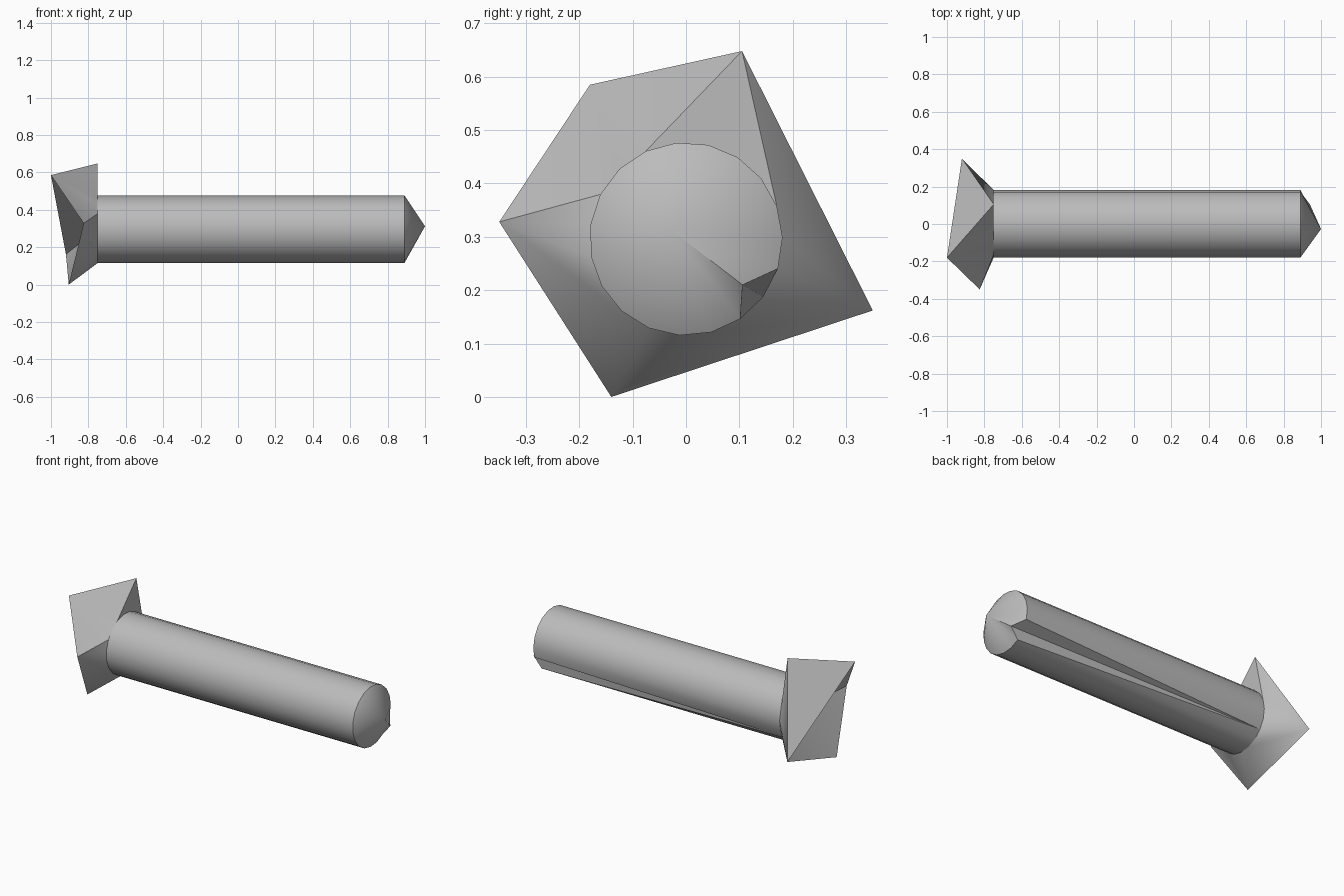
import bpy
import bmesh
from math import cos, sin, tau, radians
from mathutils import Vector

cube = bpy.data.objects.get("Cube")
if cube:
    bpy.data.objects.remove(cube, do_unlink=True)

SIDES = 19
RADIUS = 0.181
CENTRE_Z = 0.296
HEAD_X, TIP_X = -0.75, 0.89

grey = bpy.data.materials.new("plain_grey")
grey.use_nodes = True
colour = (0.5, 0.5, 0.5, 1)
grey.diffuse_color = colour
grey.node_tree.nodes["Principled BSDF"].inputs["Base Color"].default_value = colour


def ring(bm, x):
    """Circle of vertices around the shaft axis."""
    angles = [radians(1) + tau * i / SIDES for i in range(SIDES)]
    return [bm.verts.new((x, RADIUS * cos(a), CENTRE_Z + RADIUS * sin(a))) for a in angles]


def finish(bm, name):
    mesh = bpy.data.meshes.new(name)
    bm.to_mesh(mesh)
    bm.free()
    mesh.materials.append(grey)
    obj = bpy.data.objects.new(name, mesh)
    bpy.context.collection.objects.link(obj)
    bpy.ops.object.select_all(action='DESELECT')
    obj.select_set(True)
    bpy.context.view_layer.objects.active = obj
    bpy.ops.object.shade_smooth_by_angle(angle=radians(30))


# Shaft with an off-centre point and one dented corner that tapers into a groove
bm = bmesh.new()
base, end = ring(bm, HEAD_X), ring(bm, TIP_X)
tip = bm.verts.new((1.0, -0.027, 0.312))
dent = 17
end[dent].co = Vector((0.94, 0.106, 0.21))
for i in range(SIDES):
    j = (i + 1) % SIDES
    bm.faces.new((end[i], end[j], tip))
    if j == dent:
        bm.faces.new((base[i], base[j], end[i]))
        bm.faces.new((base[j], end[j], end[i]))
    elif i == dent:
        bm.faces.new((base[i], end[j], end[i]))
        bm.faces.new((base[i], base[j], end[j]))
    else:
        bm.faces.new((base[i], base[j], end[j], end[i]))
bmesh.ops.recalc_face_normals(bm, faces=bm.faces)
finish(bm, "shaft")

# Head: five uneven corners, each with the ring index where its fan begins
bm = bmesh.new()
collar = ring(bm, HEAD_X)
corners = [
    ((-0.92, 0.35, 0.162), 15 - SIDES),
    ((-0.75, 0.105, 0.648), 1),
    ((-1.0, -0.18, 0.585), 6),
    ((-0.825, -0.35, 0.328), 8),
    ((-0.905, -0.14, 0.0), 12),
]
points = [bm.verts.new(co) for co, start in corners]
starts = [start for co, start in corners] + [15]
for k, point in enumerate(points):
    following = points[(k + 1) % len(points)]
    for i in range(starts[k], starts[k + 1]):
        bm.faces.new((collar[i % SIDES], point, collar[(i + 1) % SIDES]))
    bm.faces.new((collar[starts[k + 1] % SIDES], point, following))

# Hollow back of the head, with one flat flap over its upper corner
hollow = bm.verts.new((HEAD_X, 0, CENTRE_Z))
side, top, back, front, bottom = points
bm.faces.new((back, top, side))
rim = [side, back, front, bottom]
for k, point in enumerate(rim):
    bm.faces.new((rim[(k + 1) % len(rim)], point, hollow))
finish(bm, "head")
